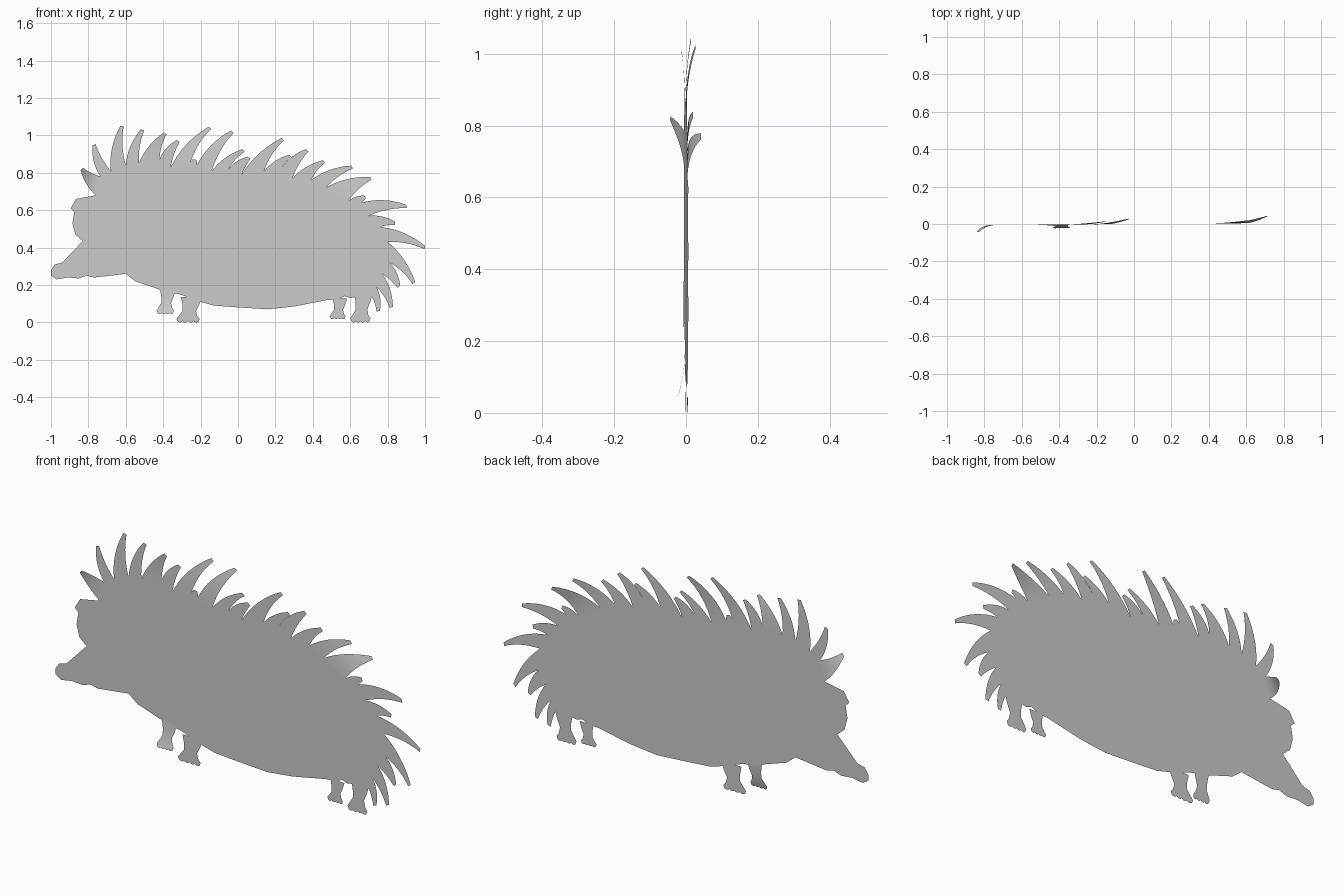
import bpy
import math
from mathutils import Vector

old = bpy.data.objects.get("Cube")
if old:
    bpy.data.objects.remove(old)

GREY = (0.6, 0.6, 0.6, 1)
mat = bpy.data.materials.new("plain grey")
mat.use_nodes = True
mat.diffuse_color = GREY
mat.node_tree.nodes["Principled BSDF"].inputs["Base Color"].default_value = GREY

TILT = 0.007   # the whole sheet leans very slightly back towards the tail


def sheet(name, points, faces):
    """Make a paper-thin surface from (x, bend, z) points."""
    mesh = bpy.data.meshes.new(name)
    verts = [(x, bend + TILT * x, z) for x, bend, z in points]
    mesh.from_pydata(verts, [], faces)
    mesh.materials.append(mat)
    mesh.polygons.foreach_set("use_smooth", [True] * len(mesh.polygons))
    mesh.update()
    obj = bpy.data.objects.new(name, mesh)
    bpy.context.collection.objects.link(obj)
    return obj


def strip(name, left, right):
    """Bridge two edges, point by point, with quads."""
    n = len(left)
    faces = [(i, n + i, n + i + 1, i + 1) for i in range(n - 1)]
    return sheet(name, left + right, faces)


def curve(a, control, b, t):
    return a * (1 - t) ** 2 + control * (2 * t * (1 - t)) + b * t ** 2


# Quills, from brow to rump: (tip, valley after it)
brow = (-.76, .68)
quills = [
    ((-.835, .82), (-.735, .78)), ((-.77, .95), (-.68, .81)),
    ((-.62, 1.05), (-.60, .84)), ((-.51, 1.03), (-.53, .85)),
    ((-.39, 1.01), (-.42, .87)), ((-.32, .97), (-.36, .83)),
    ((-.15, 1.04), (-.26, .84)), ((-.23, .87), (-.22, .84)),
    ((-.03, 1.02), (-.14, .81)), ((.03, .92), (-.05, .82)),
    ((.06, .88), (.02, .79)), ((.24, .98), (.14, .81)),
    ((.28, .89), (.23, .82)), ((.37, .92), (.29, .77)),
    ((.46, .86), (.39, .76)), ((.61, .83), (.47, .72)),
    ((.71, .77), (.59, .65)), ((.68, .67), (.66, .64)),
    ((.90, .62), (.70, .57)), ((.84, .53), (.76, .51)),
    ((1.0, .40), (.80, .43)), ((.94, .21), (.81, .32)),
    ((.86, .19), (.77, .26)), ((.82, .08), (.74, .19)),
    ((.75, .06), (.71, .15)),
]
valleys = [brow] + [valley for tip, valley in quills]

# A few quills curl out of the sheet
bends = {0: -.038, 4: -.01, 6: .015, 8: .027, 15: .015, 16: .037}

STEPS = 8
for i, (tip, valley) in enumerate(quills):
    a, b, end = Vector(valleys[i]), Vector(valley), Vector(tip)
    axis = end - (a + b) / 2
    bulge = Vector((-axis.y, axis.x)) * .14
    side = bulge.normalized() * min(.009, (b - a).length / 5)
    bend = bends.get(i, 0)
    edges = []
    for base, shift in ((a, side), (b, -side)):
        stop = end + shift
        if i == 20:
            stop.x = min(stop.x, 1)
        control = (base + stop) / 2 + bulge + shift * .8
        edge = []
        for k in range(STEPS + 1):
            t = k / STEPS
            p = curve(base, control, stop, t)
            edge.append((p.x, bend * t * t, p.y))
        edges.append(edge)
    strip("quill", *edges)

# Body and head: belly, snout and face outline closes the row of valleys
belly = [(.6, .13), (.57, .14), (.54, .125), (.48, .12), (.3, .085),
         (.16, .07), (0, .08), (-.13, .09), (-.2, .11), (-.31, .15),
         (-.41, .17), (-.43, .18), (-.55, .22)]
snout = [(-.6, .26), (-.68, .25), (-.77, .24), (-.81, .25), (-.85, .235),
         (-.91, .24), (-.97, .23), (-1, .25), (-1, .28), (-.98, .31),
         (-.94, .32), (-.83, .435)]
face = [(-.87, .47), (-.885, .53), (-.875, .59), (-.895, .61), (-.865, .66)]
outline = valleys + belly + snout + face
sheet("body", [(x, 0, z) for x, z in outline], [tuple(range(len(outline)))])

# Legs: rows of (height, left, right) in units of the leg's own size
LEG = [(1, .2, 1.1), (.7, .27, .98), (.45, .27, .84),
       (.25, .1, .9), (.14, 0, 1), (.06, .05, .97)]


def leg(name, x, z, width, height, bend=0):
    def at(u, v):
        return (x + u * width, bend * (1 - v) ** 2, z + v * height)
    strip(name, [at(l, h) for h, l, r in LEG], [at(r, h) for h, l, r in LEG])
    # Rounded toes along the sole
    low, start, stop = LEG[-1]
    span = (stop - start) / 4
    for toe in range(4):
        middle = start + span * (toe + .5)
        arc = [math.pi * k / 6 for k in range(7)]
        points = [at(middle + math.cos(w) * span / 2, low - math.sin(w) * low)
                  for w in arc]
        sheet(name + "_toe", points, [tuple(range(len(points)))])


leg("front_leg_far", -.435, .045, .092, .13, -.02)
leg("front_leg_near", -.33, 0, .125, .135)
leg("back_leg_far", .49, .018, .085, .11)
leg("back_leg_near", .6, 0, .108, .15)
